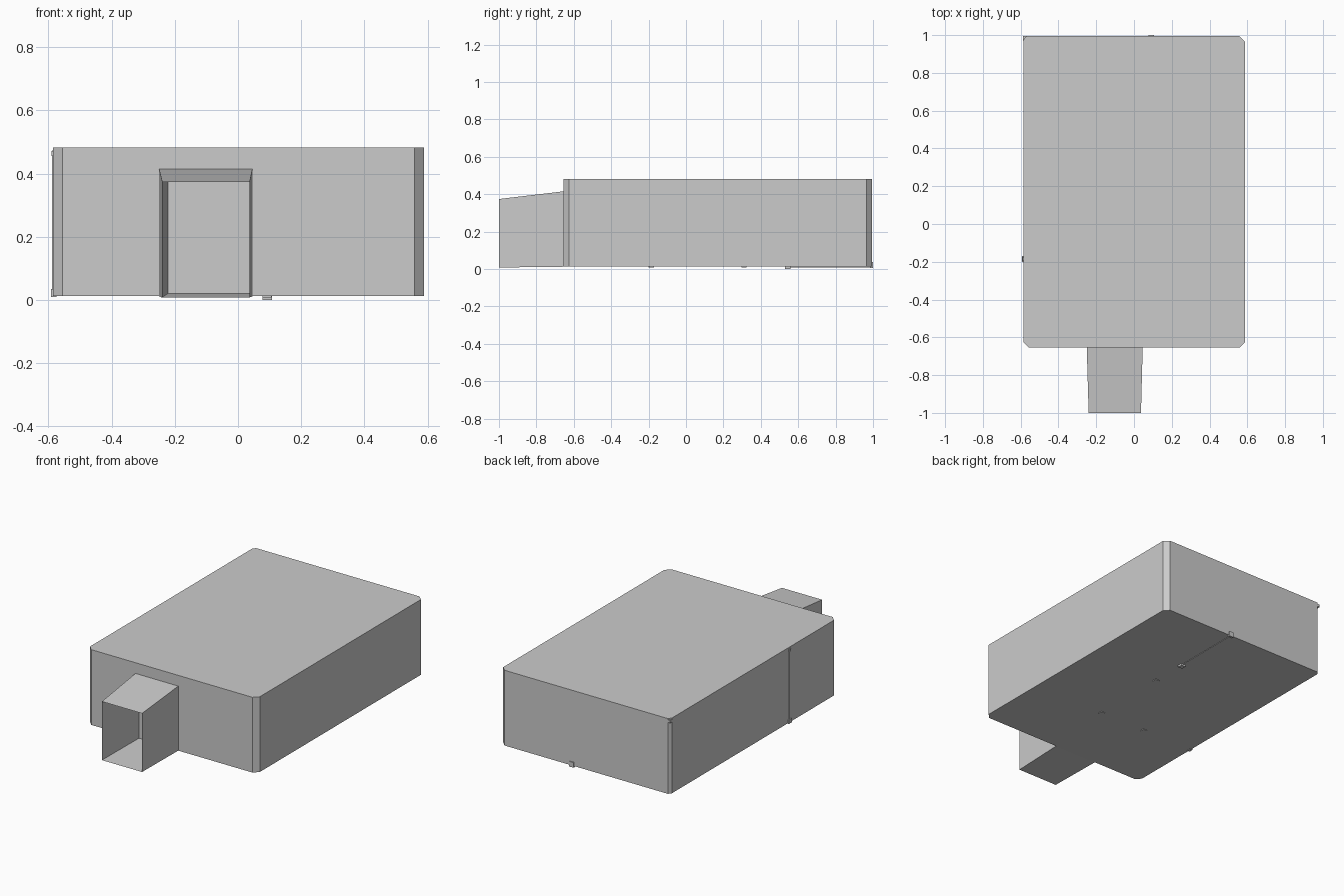
import bpy, bmesh

if "Cube" in bpy.data.objects:
    bpy.data.objects.remove(bpy.data.objects["Cube"])

def make(name, verts, faces):
    me = bpy.data.meshes.new(name)
    me.from_pydata(verts, [], faces)
    bm = bmesh.new()
    bm.from_mesh(me)
    bmesh.ops.recalc_face_normals(bm, faces=bm.faces)
    bm.to_mesh(me)
    bm.free()
    ob = bpy.data.objects.new(name, me)
    bpy.context.collection.objects.link(ob)
    return ob

def box(name, x0, x1, y0, y1, z0, z1):
    v = [(x, y, z) for z in (z0, z1) for x, y in ((x0, y0), (x1, y0), (x1, y1), (x0, y1))]
    f = [(0, 1, 2, 3), (4, 5, 6, 7)] + [(i, (i + 1) % 4, (i + 1) % 4 + 4, i + 4) for i in range(4)]
    return make(name, v, f)

# Main block with chamfered vertical corners
X0, X1, Y0, Y1, C = -0.585, 0.588, -0.655, 0.994, 0.03
outline = [(X0 + C, Y0), (X1 - C, Y0), (X1, Y0 + C), (X1, Y1 - C),
           (X1 - C, Y1), (X0 + 0.014, Y1), (X0, Y1 - 0.02), (X0, Y0 + C)]
n = len(outline)
verts = [(x, y, z) for z in (0.012, 0.482) for x, y in outline]
faces = [tuple(range(n)), tuple(range(n, 2 * n))]
faces += [(i, (i + 1) % n, (i + 1) % n + n, i + n) for i in range(n)]
make("main_block", verts, faces)

# Tapered open entrance: outer back loop, mouth loop, inner back loop
def loop(x0, x1, y, z0, z1):
    return [(x0, y, z0), (x1, y, z0), (x1, y, z1), (x0, y, z1)]

verts = (loop(-0.25, 0.046, -0.655, 0.012, 0.415)
         + loop(-0.24, 0.037, -1.0, 0.008, 0.374)
         + loop(-0.222, 0.036, -0.66, 0.02, 0.373))
faces = [(k + i, k + (i + 1) % 4, k + (i + 1) % 4 + 4, k + i + 4)
         for k in (0, 4) for i in range(4)]
make("entrance_tunnel", verts, faces + [(8, 9, 10, 11)])

# Cable running under the floor and up the left side
box("floor_cable", 0.088, 0.096, 0.55, 0.995, 0.009, 0.014)
box("side_cable", -0.589, -0.583, -0.189, -0.181, 0.012, 0.47)

# Clips holding the cable
for i, (x, y) in enumerate([(0.092, 0.31), (0.092, -0.185), (-0.23, -0.185)]):
    box(f"floor_clip_{i}", x - 0.014, x + 0.014, y - 0.014, y + 0.014, 0.008, 0.014)
box("cable_end_clip", 0.077, 0.107, 0.53, 0.56, 0.0, 0.014)
box("back_edge_clip", 0.077, 0.107, 0.985, 1.0, 0.004, 0.036)
box("side_bottom_clip", -0.592, -0.575, -0.2, -0.17, 0.009, 0.035)
box("side_top_clip", -0.59, -0.58, -0.195, -0.175, 0.455, 0.472)
box("corner_clip", -0.587, -0.57, 0.972, 0.994, 0.458, 0.474)
